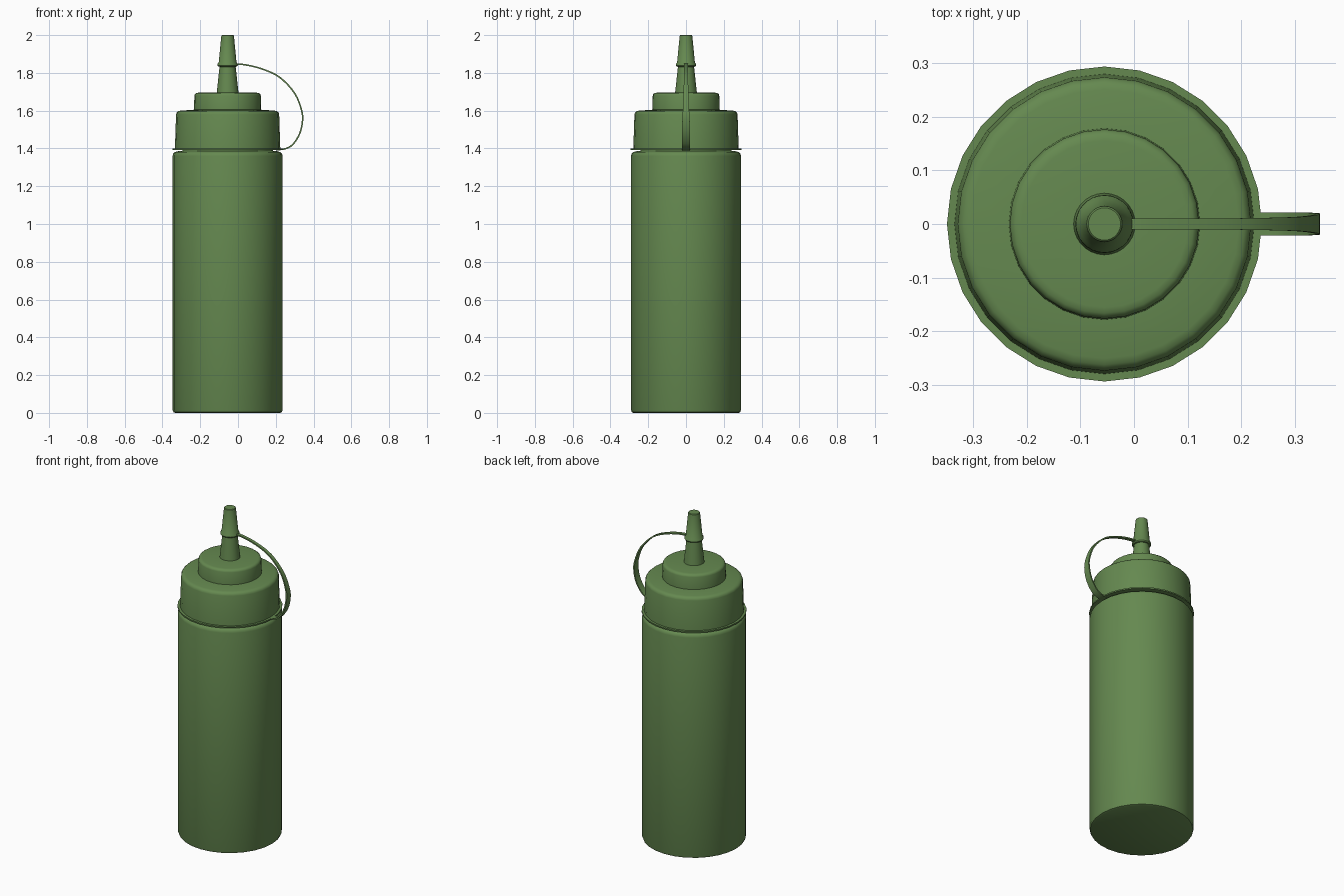
import bpy, bmesh, math
from mathutils import Vector

if "Cube" in bpy.data.objects:
    bpy.data.objects.remove(bpy.data.objects["Cube"])

CX = -0.055   # bottle axis
SIDES = 28

mat = bpy.data.materials.new("green_plastic")
mat.diffuse_color = (0.13, 0.25, 0.08, 1)
mat.use_nodes = True
mat.node_tree.nodes["Principled BSDF"].inputs["Base Color"].default_value = mat.diffuse_color


def finish(name, bm, angle=35):
    bmesh.ops.recalc_face_normals(bm, faces=bm.faces)
    me = bpy.data.meshes.new(name)
    bm.to_mesh(me)
    bm.free()
    ob = bpy.data.objects.new(name, me)
    bpy.context.collection.objects.link(ob)
    me.materials.append(mat)
    bpy.ops.object.select_all(action='DESELECT')
    ob.select_set(True)
    bpy.context.view_layer.objects.active = ob
    bpy.ops.object.shade_smooth_by_angle(angle=math.radians(angle))
    return ob


def lathe(name, profile, sides=SIDES):
    """Closed solid of revolution from (radius, z) pairs, bottom to top."""
    bm = bmesh.new()
    rings = []
    for r, z in profile:
        rings.append([bm.verts.new((CX + r * math.cos(2 * math.pi * i / sides),
                                    r * math.sin(2 * math.pi * i / sides), z))
                      for i in range(sides)])
    for a, b in zip(rings, rings[1:]):
        for i in range(sides):
            j = (i + 1) % sides
            bm.faces.new((a[i], a[j], b[j], b[i]))
    bm.faces.new(rings[0][::-1])
    bm.faces.new(rings[-1])
    return finish(name, bm)


# Squeeze body with rounded foot and shoulder, neck hidden in the cap
lathe("bottle_body", [(0.278, 0), (0.287, 0.004), (0.291, 0.015), (0.291, 1.36),
                      (0.288, 1.372), (0.28, 1.38), (0.265, 1.385),
                      (0.24, 1.387), (0.24, 1.41)])

# Thin retaining ring of the strap
lathe("strap_ring", [(0.235, 1.391), (0.293, 1.391), (0.293, 1.399), (0.235, 1.399)])

# Screw cap with stepped top
lathe("screw_cap", [(0.279, 1.397), (0.273, 1.58), (0.27, 1.59), (0.262, 1.597),
                    (0.25, 1.60), (0.178, 1.605), (0.176, 1.68), (0.173, 1.688),
                    (0.166, 1.693), (0.155, 1.695), (0.05, 1.696)])

# Nozzle and its tip cover
lathe("nozzle", [(0.058, 1.69), (0.042, 1.84)])
lathe("tip_cover", [(0.042, 1.832), (0.050, 1.834), (0.054, 1.84), (0.053, 1.848),
                    (0.047, 1.856), (0.034, 1.99), (0.033, 1.997), (0.030, 2.0)])

# Flexible strap: (x, z, half width) control points, smoothed
path = [(-0.03, 1.845, 0.010), (0.03, 1.844, 0.010), (0.124, 1.822, 0.010),
        (0.22, 1.777, 0.011), (0.30, 1.692, 0.013), (0.337, 1.60, 0.017),
        (0.341, 1.54, 0.020), (0.325, 1.475, 0.021), (0.288, 1.419, 0.021),
        (0.245, 1.397, 0.021), (0.20, 1.394, 0.021)]
pts = [Vector(p) for p in path]
pts = [2 * pts[0] - pts[1]] + pts + [2 * pts[-1] - pts[-2]]
samples = []
for a, b, c, d in zip(pts, pts[1:], pts[2:], pts[3:]):
    for k in range(4):
        t = k / 4
        samples.append(0.5 * (2 * b + (c - a) * t + (2 * a - 5 * b + 4 * c - d) * t ** 2
                              + (3 * b - a - 3 * c + d) * t ** 3))
samples.append(pts[-2])

bm = bmesh.new()
half = 0.004
sections = []
for i, s in enumerate(samples):
    tan = samples[min(i + 1, len(samples) - 1)] - samples[max(i - 1, 0)]
    n = Vector((-tan.y, tan.x)).normalized() * half
    sections.append([bm.verts.new((s.x + n.x * u, s.z * v, s.y + n.y * u))
                     for u, v in ((1, -1), (1, 1), (-1, 1), (-1, -1))])
for a, b in zip(sections, sections[1:]):
    for i in range(4):
        j = (i + 1) % 4
        bm.faces.new((a[i], a[j], b[j], b[i]))
bm.faces.new(sections[0][::-1])
bm.faces.new(sections[-1])
finish("strap", bm)
